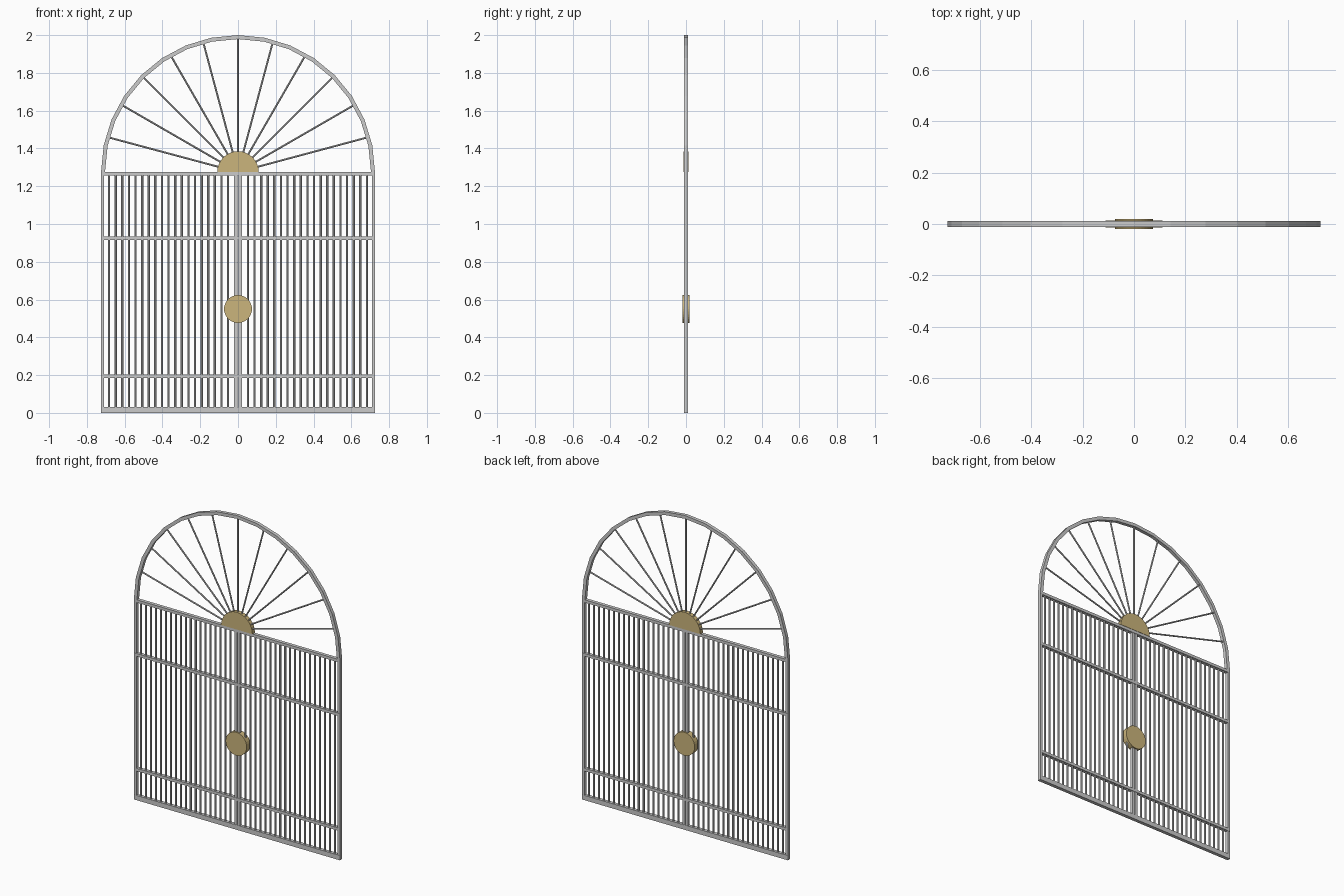
import bpy, bmesh, math
from mathutils import Vector, Matrix

if "Cube" in bpy.data.objects:
    bpy.data.objects.remove(bpy.data.objects["Cube"])

SPRING = 1.275   # height where the arch begins
R = 0.725        # outer arch radius

gold = bpy.data.materials.new("gold")
gold.diffuse_color = (0.60, 0.46, 0.20, 1)
gold.use_nodes = True
gold.node_tree.nodes["Principled BSDF"].inputs["Base Color"].default_value = gold.diffuse_color


def finish(name, bm, mat=None):
    bmesh.ops.recalc_face_normals(bm, faces=bm.faces)
    me = bpy.data.meshes.new(name)
    bm.to_mesh(me)
    bm.free()
    ob = bpy.data.objects.new(name, me)
    bpy.context.collection.objects.link(ob)
    if mat:
        me.materials.append(mat)
    return ob


def box(name, x0, x1, z0, z1, depth):
    bm = bmesh.new()
    m = Matrix.Translation(((x0 + x1) / 2, 0, (z0 + z1) / 2)) @ Matrix.Diagonal((x1 - x0, depth, z1 - z0, 1))
    bmesh.ops.create_cube(bm, size=1, matrix=m)
    return finish(name, bm)


def rod(name, a, b, r, sides=8):
    a, b = Vector(a), Vector(b)
    d = b - a
    bm = bmesh.new()
    m = Matrix.Translation((a + b) / 2) @ d.to_track_quat('Z', 'Y').to_matrix().to_4x4()
    bmesh.ops.create_cone(bm, cap_ends=True, segments=sides, radius1=r, radius2=r, depth=d.length, matrix=m)
    return finish(name, bm)


def plate(name, pts, depth, mat=None):
    bm = bmesh.new()
    f = bm.faces.new([bm.verts.new((x, -depth / 2, z)) for x, z in pts])
    ext = bmesh.ops.extrude_face_region(bm, geom=[f])["geom"]
    bmesh.ops.translate(bm, vec=(0, depth, 0), verts=[v for v in ext if isinstance(v, bmesh.types.BMVert)])
    return finish(name, bm, mat)


def arc(r, cz, a0, a1, n):
    return [(r * math.cos(math.radians(a0 + (a1 - a0) * i / n)),
             cz + r * math.sin(math.radians(a0 + (a1 - a0) * i / n))) for i in range(n + 1)]


# horizontal rails
for name, z0, z1 in (("bottom_rail", 0, 0.03), ("lower_rail", 0.185, 0.203),
                     ("upper_rail", 0.915, 0.933), ("top_rail", 1.257, SPRING)):
    box(name, -R, R, z0, z1, 0.022)

# outer and meeting stiles, then the bars of each leaf
for s, side in ((-1, "left"), (1, "right")):
    box(side + "_outer_stile", *sorted((s * 0.709, s * R)), 0, SPRING, 0.02)
    box(side + "_meeting_stile", *sorted((s * 0.002, s * 0.02)), 0, SPRING, 0.018)
    for i in range(1, 20):
        x = s * (0.0175 + 0.035 * i)
        rod(side + "_bar", (x, 0, 0.01), (x, 0, 1.265), 0.006)

# arch band
plate("arch", arc(R, SPRING, 0, 180, 16) + arc(R - 0.021, SPRING, 180, 0, 16), 0.022)

# fan spokes
for i in range(1, 12):
    a = math.radians(15 * i)
    c, s = math.cos(a), math.sin(a)
    rod("fan_spoke", (0.05 * c, 0, SPRING + 0.05 * s), (0.712 * c, 0, SPRING + 0.712 * s), 0.005)

# half-round hub and round lock plate
plate("fan_hub", arc(0.11, SPRING, 0, 180, 16), 0.026, gold)
plate("lock_disc", arc(0.074, 0.55, 0, 360, 32)[:-1], 0.037, gold)
